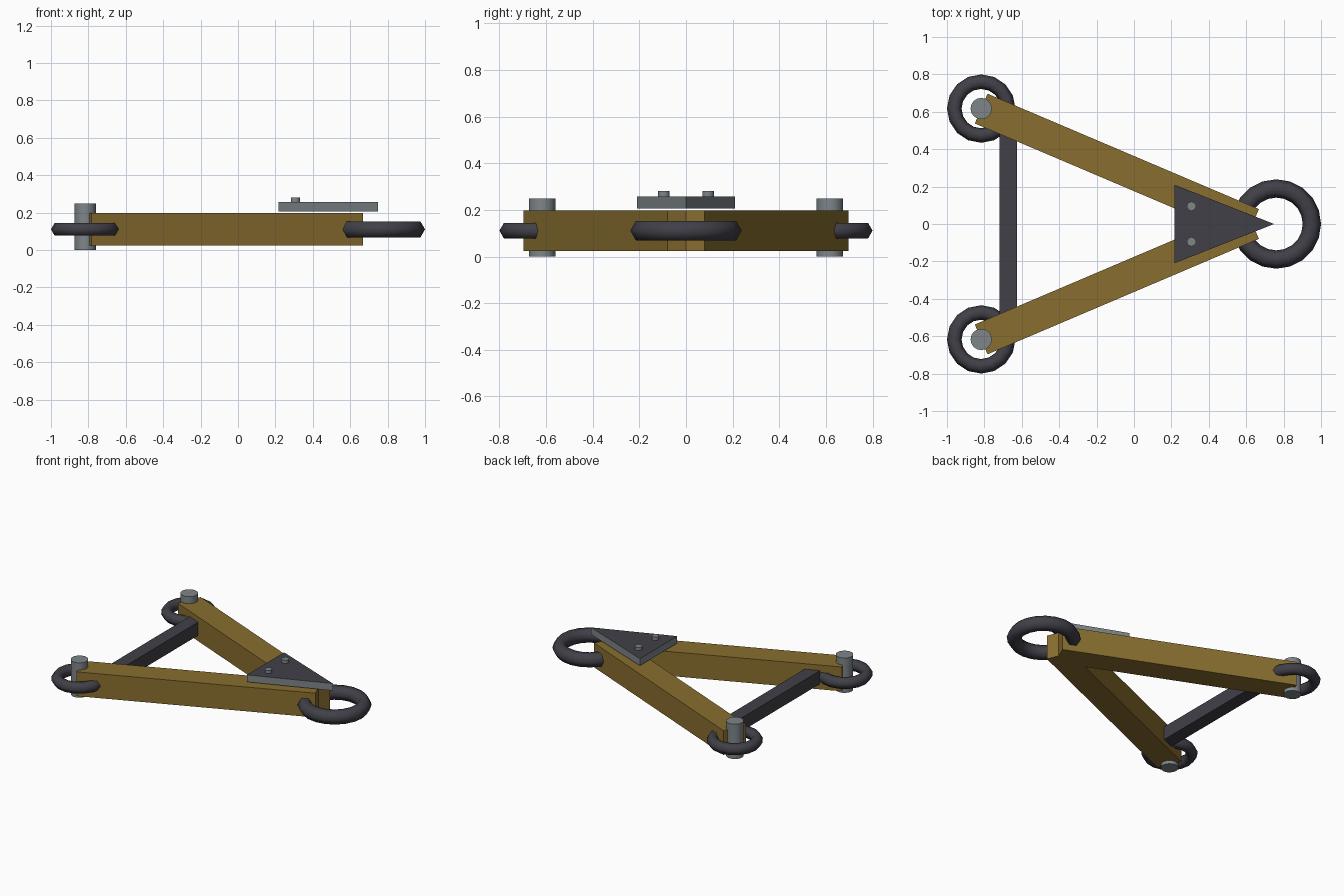
import bpy, bmesh, math
from mathutils import Matrix

if "Cube" in bpy.data.objects:
    bpy.data.objects.remove(bpy.data.objects["Cube"])


def material(name, rgb):
    m = bpy.data.materials.new(name)
    m.diffuse_color = (*rgb, 1)
    m.use_nodes = True
    m.node_tree.nodes["Principled BSDF"].inputs["Base Color"].default_value = m.diffuse_color
    return m


BRASS = material("ochre paint", (0.25, 0.155, 0.028))
STEEL = material("steel grey", (0.21, 0.235, 0.25))
DARK = material("dark iron", (0.052, 0.051, 0.065))
MID = 0.111  # height of the frame's centre plane


def finish(name, bm, *mats, smooth=None):
    bmesh.ops.recalc_face_normals(bm, faces=bm.faces)
    mesh = bpy.data.meshes.new(name)
    bm.to_mesh(mesh)
    bm.free()
    ob = bpy.data.objects.new(name, mesh)
    bpy.context.collection.objects.link(ob)
    for m in mats:
        mesh.materials.append(m)
    if smooth:
        bpy.ops.object.select_all(action='DESELECT')
        bpy.context.view_layer.objects.active = ob
        ob.select_set(True)
        bpy.ops.object.shade_smooth_by_angle(angle=math.radians(smooth))
    return ob


def box(name, centre, size, angle, mat):
    bm = bmesh.new()
    bmesh.ops.create_cube(bm, size=1, matrix=Matrix.Translation(centre)
                          @ Matrix.Rotation(angle, 4, 'Z') @ Matrix.Diagonal((*size, 1)))
    return finish(name, bm, mat)


def cylinder(name, x, y, z0, z1, r, sides, mat):
    bm = bmesh.new()
    bmesh.ops.create_cone(bm, cap_ends=True, segments=sides, radius1=r, radius2=r,
                          depth=z1 - z0, matrix=Matrix.Translation((x, y, (z0 + z1) / 2)))
    return finish(name, bm, mat, smooth=50)


def ring(name, x, y, major, minor, segs):
    bpy.ops.mesh.primitive_torus_add(location=(x, y, MID), major_radius=major, minor_radius=minor,
                                     major_segments=segs, minor_segments=6)
    ob = bpy.context.object
    ob.name = name
    ob.data.materials.append(DARK)
    bpy.ops.object.shade_smooth()


# Two slanted arms meeting at the front tip, each with a pin and ring at its tail
x0, y0, x1 = -0.817, 0.617, 0.634
for side, label in ((1, "left"), (-1, "right")):
    length = math.hypot(x1 - x0, y0)
    box(label + "_arm", ((x0 + x1) / 2, side * y0 / 2, MID), (length, 0.173, 0.173),
        -side * math.atan2(y0, x1 - x0), BRASS)
    cylinder(label + "_pin", x0, side * y0, 0, 0.248, 0.057, 16, STEEL)
    ring(label + "_ring", x0, side * y0, 0.144, 0.039, 16)
    cylinder(label + "_bolt", 0.307, side * 0.095, 0.25, 0.28, 0.025, 10, STEEL)

# Cross bar and tow ring
box("cross_bar", (-0.672, 0, MID), (0.095, 1.11, 0.095), 0, DARK)
ring("tow_ring", 0.761, 0, 0.19, 0.049, 20)

# Triangular gusset plate: dark faces, steel rim
bm = bmesh.new()
face = bm.faces.new([bm.verts.new((x, y, 0.207)) for x, y in
                     ((0.216, -0.21), (0.749, 0), (0.216, 0.21))])
ext = bmesh.ops.extrude_face_region(bm, geom=[face], use_keep_orig=True)
bmesh.ops.translate(bm, vec=(0, 0, 0.05),
                    verts=[v for v in ext["geom"] if isinstance(v, bmesh.types.BMVert)])
bm.normal_update()
for f in bm.faces:
    f.material_index = 1 if abs(f.normal.z) < 0.5 else 0
finish("gusset_plate", bm, DARK, STEEL)
